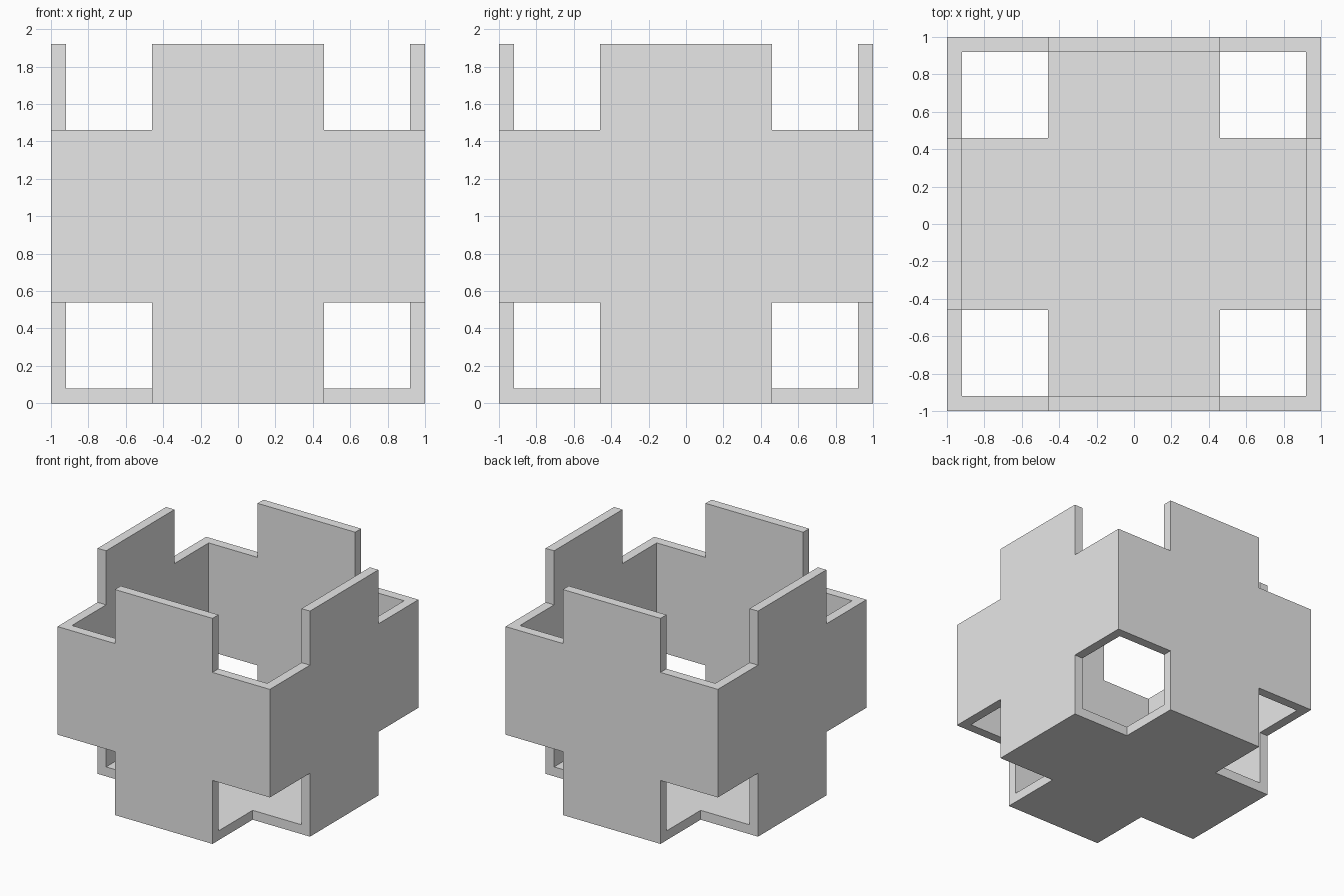
import bpy
import bmesh
from itertools import product
from mathutils import Matrix, Vector

if "Cube" in bpy.data.objects:
    bpy.data.objects.remove(bpy.data.objects["Cube"], do_unlink=True)

HALF = 1.0       # half width of the shell
WALL = 0.08      # wall thickness
ARM = 0.46       # half width of each arm of the crosses
TOP = 2 * HALF - WALL

grey = bpy.data.materials.new("light_grey")
grey.use_nodes = True
grey.diffuse_color = (0.8, 0.8, 0.8, 1)
grey.node_tree.nodes["Principled BSDF"].inputs["Base Color"].default_value = (0.8, 0.8, 0.8, 1)


def make_boxes(name, boxes):
    """One object made of boxes, each given by two opposite corners."""
    bm = bmesh.new()
    for low, high in boxes:
        low, high = Vector(low), Vector(high)
        place = Matrix.Translation((low + high) / 2) @ Matrix.Diagonal((*(high - low), 1))
        bmesh.ops.create_cube(bm, size=1, matrix=place)
    mesh = bpy.data.meshes.new(name)
    bm.to_mesh(mesh)
    bm.free()
    obj = bpy.data.objects.new(name, mesh)
    bpy.context.collection.objects.link(obj)
    obj.data.materials.append(grey)
    return obj


# Outer block, open at the top
shell = make_boxes("notched_open_box", [((-HALF, -HALF, 0), (HALF, HALF, TOP))])

# Hollow inside
inner = HALF - WALL
cavity = make_boxes("cavity_cutter", [((-inner, -inner, WALL), (inner, inner, 3))])

# Cubic notch at each of the eight corners
notches = []
for signs in product((-1, 1), repeat=3):
    centre = Vector(signs) * (ARM + 0.5) + Vector((0, 0, HALF))
    reach = Vector((0.5, 0.5, 0.5))
    notches.append((centre - reach, centre + reach))
corners = make_boxes("corner_cutter", notches)

for cutter in (cavity, corners):
    cutter.hide_render = True
    cut = shell.modifiers.new(cutter.name, "BOOLEAN")
    cut.operation = "DIFFERENCE"
    cut.solver = "EXACT"
    cut.object = cutter

# Keep the finished shell and drop the cutters
bpy.context.view_layer.update()
graph = bpy.context.evaluated_depsgraph_get()
finished = bpy.data.meshes.new_from_object(shell.evaluated_get(graph))
shell.modifiers.clear()
shell.data = finished
shell.data.materials.clear()
shell.data.materials.append(grey)
for polygon in shell.data.polygons:
    polygon.material_index = 0
for cutter in (cavity, corners):
    bpy.data.objects.remove(cutter, do_unlink=True)
